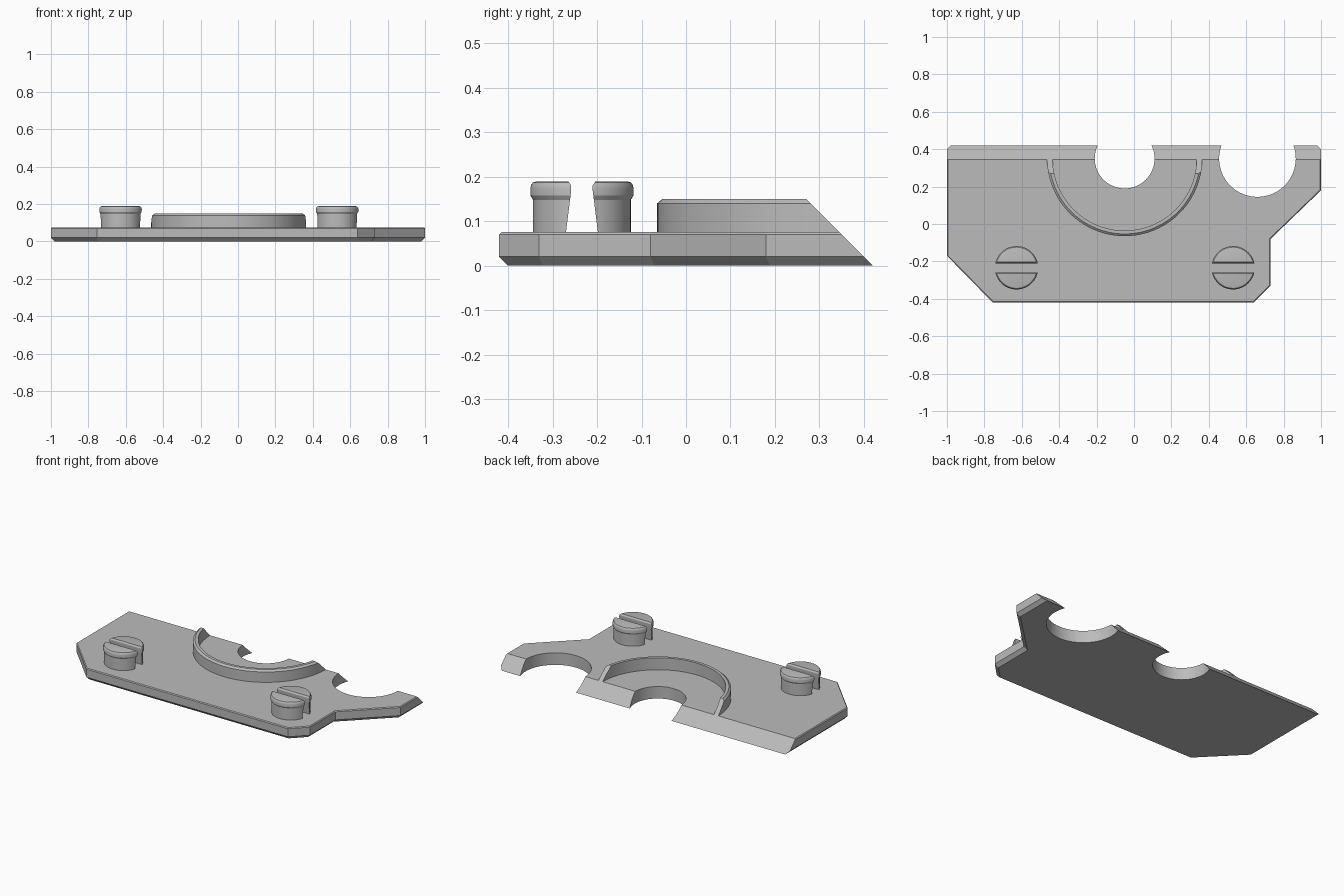
import bpy, bmesh, math
from mathutils import Vector, Matrix

if "Cube" in bpy.data.objects:
    bpy.data.objects.remove(bpy.data.objects["Cube"])

grey = bpy.data.materials.new("light_grey")
grey.diffuse_color = (0.5, 0.5, 0.5, 1)
grey.use_nodes = True
grey.node_tree.nodes["Principled BSDF"].inputs["Base Color"].default_value = grey.diffuse_color


def make_object(name, bm):
    bmesh.ops.recalc_face_normals(bm, faces=bm.faces)
    me = bpy.data.meshes.new(name)
    bm.to_mesh(me)
    bm.free()
    ob = bpy.data.objects.new(name, me)
    bpy.context.collection.objects.link(ob)
    me.materials.append(grey)
    return ob


def loft(name, loops, closed=False):
    """Bridge stacked loops; cap the ends unless the stack is closed."""
    bm = bmesh.new()
    rings = [[bm.verts.new(p) for p in loop] for loop in loops]
    n = len(rings[0])
    pairs = list(zip(rings, rings[1:]))
    if closed:
        pairs.append((rings[-1], rings[0]))
    else:
        bm.faces.new(rings[0])
        bm.faces.new(rings[-1])
    for a, b in pairs:
        for i in range(n):
            j = (i + 1) % n
            bm.faces.new((a[i], a[j], b[j], b[i]))
    return make_object(name, bm)


def lathe(name, profile, centre, closed=False, n=64):
    cx, cy = centre
    loops = [[(cx + r * math.cos(2 * math.pi * i / n), cy + r * math.sin(2 * math.pi * i / n), z)
              for i in range(n)] for r, z in profile]
    return loft(name, loops, closed)


def inset(outline, d):
    """Move every edge of a counter-clockwise outline inwards by d."""
    out = []
    for i, p in enumerate(outline):
        p = Vector(p)
        e1 = (p - Vector(outline[i - 1])).normalized()
        e2 = (Vector(outline[(i + 1) % len(outline)]) - p).normalized()
        n1, n2 = Vector((-e1.y, e1.x)), Vector((-e2.y, e2.x))
        out.append(p + (n1 + n2) * d / (1 + n1.dot(n2)))
    return out


def cut(ob, cutter):
    mod = ob.modifiers.new("cut", 'BOOLEAN')
    mod.operation, mod.solver, mod.object = 'DIFFERENCE', 'EXACT', cutter
    cutter.hide_render = True
    cutter.hide_set(True)


def finish(ob):
    """Apply the cuts and smooth the curved walls."""
    me = bpy.data.meshes.new_from_object(ob.evaluated_get(bpy.context.evaluated_depsgraph_get()))
    ob.modifiers.clear()
    ob.data = me
    me.polygons.foreach_set("use_smooth", [True] * len(me.polygons))
    me.set_sharp_from_angle(angle=math.radians(25))


cutters = []

# 45 degree wedge that slopes the rear edge
wedge = loft("slope_cutter", [[(x, 0.42 + 0.5, -0.5), (x, 0.42 - 0.5, 0.5), (x, 1.5, 0.5), (x, 1.5, -0.5)]
                              for x in (-2, 2)])
cutters.append(wedge)

# base plate with chamfered lower and upper rims
outline = [(-1, 0.6), (-1, -0.17), (-0.755, -0.42), (0.64, -0.42),
           (0.73, -0.33), (0.73, -0.08), (1, 0.18), (1, 0.6)]
plate = loft("base_plate", [[(p[0], p[1], z) for p in inset(outline, d)]
                            for d, z in ((0.02, 0), (0, 0.02), (0, 0.07), (0.005, 0.075))])
cut(plate, wedge)

# round notches in the rear edge
for name, x, r in (("small_notch_cutter", -0.05, 0.16), ("large_notch_cutter", 0.66, 0.205)):
    notch = lathe(name, [(r, -0.1), (r, 0.2)], (x, 0.35))
    cutters.append(notch)
    cut(plate, notch)
finish(plate)

# raised half ring around the small notch
collar = lathe("half_ring", [(0.385, 0.072), (0.415, 0.072), (0.415, 0.14), (0.403, 0.15), (0.385, 0.15)],
               (-0.05, 0.35), closed=True, n=96)
cut(collar, wedge)
finish(collar)

# split pegs with rounded heads and a flared slot
peg_profile = [(0.110, 0.072), (0.110, 0.148), (0.116, 0.158), (0.116, 0.174),
               (0.114, 0.182), (0.110, 0.187), (0.103, 0.189)]
for name, x in (("left_peg", -0.628), ("right_peg", 0.53)):
    y = -0.234
    peg = lathe(name, peg_profile, (x, y))
    slot = loft(name + "_slot_cutter", [[(x + s, y - 0.039, 0.05), (x + s, y + 0.039, 0.05),
                                         (x + s, y + 0.024, 0.17), (x + s, y + 0.024, 0.18),
                                         (x + s, y + 0.032, 0.192), (x + s, y - 0.032, 0.192),
                                         (x + s, y - 0.024, 0.18), (x + s, y - 0.024, 0.17)]
                                        for s in (-0.2, 0.2)])
    cutters.append(slot)
    cut(peg, slot)
    finish(peg)

for c in cutters:
    bpy.data.objects.remove(c)
